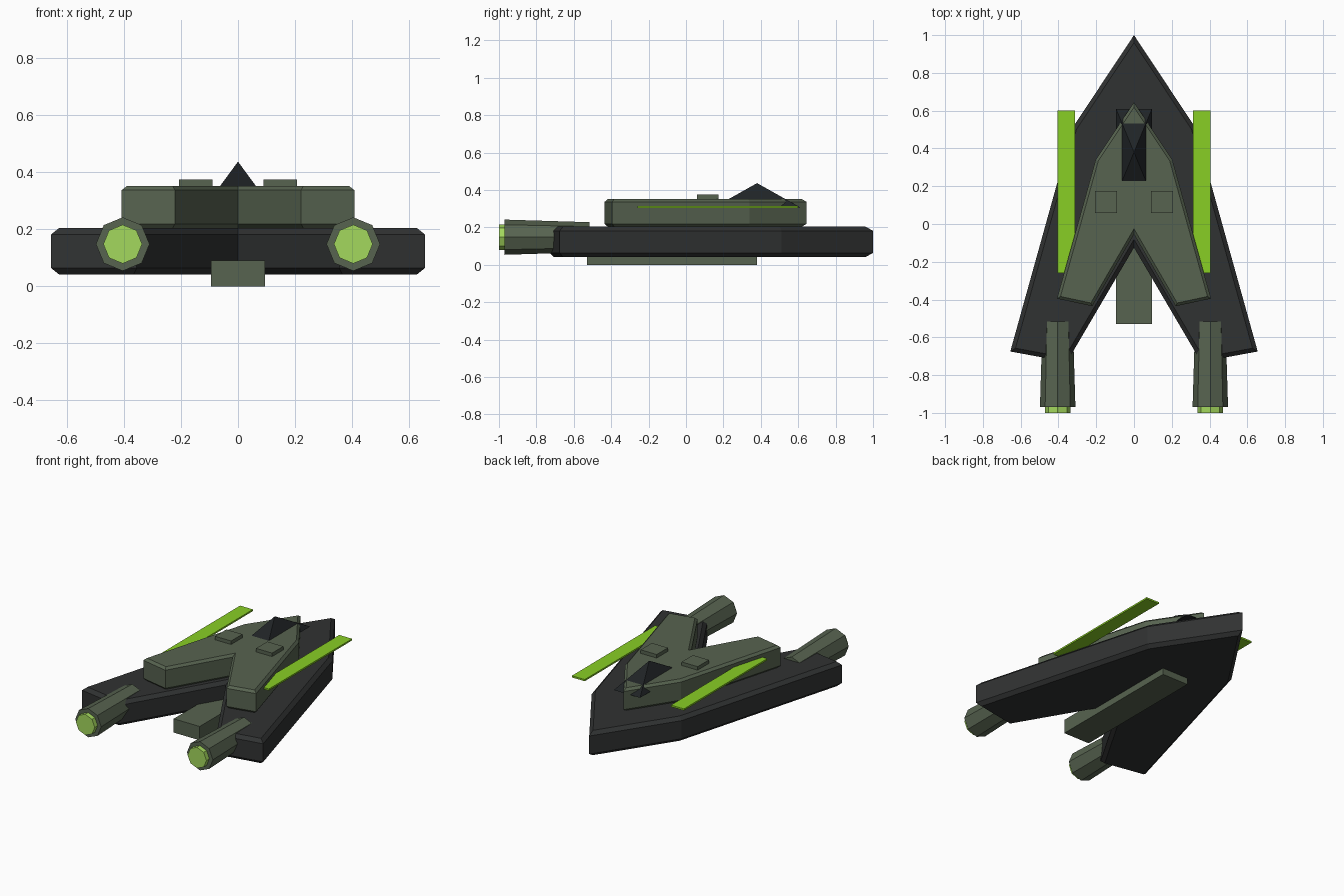
import bpy, bmesh
from math import pi
from mathutils import Matrix

if "Cube" in bpy.data.objects:
    bpy.data.objects.remove(bpy.data.objects["Cube"])


def material(name, rgb):
    m = bpy.data.materials.new(name)
    m.diffuse_color = (*rgb, 1)
    m.use_nodes = True
    m.node_tree.nodes["Principled BSDF"].inputs["Base Color"].default_value = m.diffuse_color
    return m


DARK = material("dark_plating", (0.030, 0.032, 0.032))
GREY = material("green_grey", (0.095, 0.125, 0.080))
GLASS = material("canopy_glass", (0.014, 0.017, 0.019))
LIME = material("lime", (0.25, 0.62, 0.018))
GLOW = material("engine_glow", (0.37, 0.69, 0.11))


def finish(bm, name, mat):
    bmesh.ops.recalc_face_normals(bm, faces=bm.faces)
    mesh = bpy.data.meshes.new(name)
    bm.to_mesh(mesh)
    bm.free()
    mesh.materials.append(mat)
    ob = bpy.data.objects.new(name, mesh)
    bpy.context.collection.objects.link(ob)
    return ob


def box(name, mat, lo, hi):
    bm = bmesh.new()
    bmesh.ops.create_cube(bm, size=1)
    for v in bm.verts:
        v.co = [lo[i] if v.co[i] < 0 else hi[i] for i in range(3)]
    return finish(bm, name, mat)


def arrow_slab(name, mat, half, z0, z1, bevel):
    """Extrude a mirrored half outline and chamfer its top and bottom rims."""
    outline = half + [(-x, y) for x, y in reversed(half) if x > 0]
    bm = bmesh.new()
    face = bm.faces.new([bm.verts.new((x, y, z0)) for x, y in outline])
    ext = bmesh.ops.extrude_face_region(bm, geom=[face], use_keep_orig=True)
    top = [g for g in ext["geom"] if isinstance(g, bmesh.types.BMVert)]
    bmesh.ops.translate(bm, verts=top, vec=(0, 0, z1 - z0))
    bmesh.ops.recalc_face_normals(bm, faces=bm.faces)
    rims = [e for e in bm.edges if abs(e.verts[0].co.z - e.verts[1].co.z) < 1e-5]
    bmesh.ops.bevel(bm, geom=rims, offset=bevel, segments=1, profile=0.5, affect='EDGES')
    return finish(bm, name, mat)


def tube(name, mat, x, z, y_back, y_front, r_back, r_front):
    """Eight-sided tapered cylinder along y."""
    bm = bmesh.new()
    bmesh.ops.create_cone(bm, cap_ends=True, segments=8, radius1=r_front, radius2=r_back,
                          depth=y_front - y_back)
    bmesh.ops.transform(bm, verts=bm.verts, matrix=Matrix.Translation((x, (y_back + y_front) / 2, z))
                        @ Matrix.Rotation(pi / 2, 4, 'X'))
    return finish(bm, name, mat)


# Lower hull and the smaller deck on top of it
arrow_slab("lower_hull", DARK, [(0, 1.0), (0.325, 0.51), (0.655, -0.675), (0.355, -0.73), (0, -0.125)],
           0.042, 0.204, 0.022)
arrow_slab("upper_deck", GREY, [(0, 0.645), (0.203, 0.34), (0.408, -0.395), (0.221, -0.435), (0, -0.055)],
           0.204, 0.352, 0.015)

# Keel under the hull
box("keel", GREY, (-0.094, -0.53, 0), (0.094, 0.38, 0.09))

# Four-sided canopy, partly sunk into the deck
bm = bmesh.new()
tip = bm.verts.new((0, 0.38, 0.437))
base = [bm.verts.new((sx * 0.095, 0.38 + sy * 0.23, 0.308))
        for sx, sy in ((-1, -1), (1, -1), (1, 1), (-1, 1))]
bm.faces.new(base)
for i in range(4):
    bm.faces.new((base[i], base[(i + 1) % 4], tip))
finish(bm, "canopy", GLASS)

# Paired parts: hatches, blades, engines
for side, s in (("left", -1), ("right", 1)):
    def pair(a, b):
        return sorted((s * a, s * b))
    x0, x1 = pair(0.09, 0.206)
    box(side + "_hatch", GREY, (x0, 0.058, 0.33), (x1, 0.174, 0.375))
    x0, x1 = pair(0.312, 0.405)
    box(side + "_blade", LIME, (x0, -0.26, 0.304), (x1, 0.60, 0.315))
    tube(side + "_engine", GREY, s * 0.404, 0.148, -0.97, -0.515, 0.094, 0.08)
    tube(side + "_engine_glow", GLOW, s * 0.404, 0.148, -1.0, -0.95, 0.068, 0.068)
